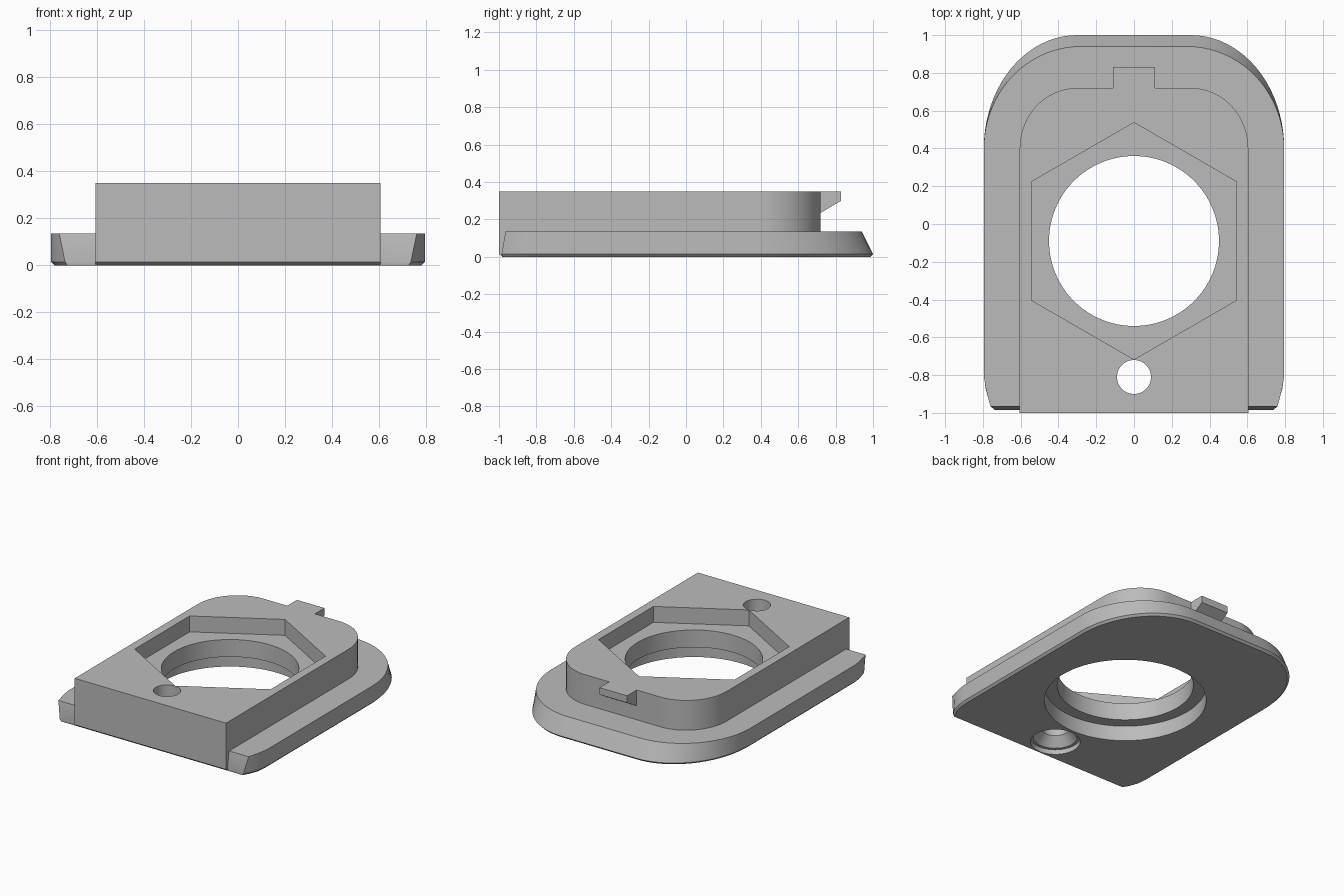
import bpy, bmesh, math

if "Cube" in bpy.data.objects:
    bpy.data.objects.remove(bpy.data.objects["Cube"])

grey = bpy.data.materials.new("plain grey")
grey.diffuse_color = (0.5, 0.5, 0.5, 1)
grey.use_nodes = True
grey.node_tree.nodes["Principled BSDF"].inputs["Base Color"].default_value = grey.diffuse_color


def loft(name, rings):
    """Closed solid through rings of equal point count, listed bottom to top."""
    bm = bmesh.new()
    loops = [[bm.verts.new(p) for p in ring] for ring in rings]
    n = len(loops[0])
    for a, b in zip(loops, loops[1:]):
        for i in range(n):
            j = (i + 1) % n
            bm.faces.new((a[i], a[j], b[j], b[i]))
    bm.faces.new(loops[0][::-1])
    bm.faces.new(loops[-1])
    bmesh.ops.recalc_face_normals(bm, faces=bm.faces[:])
    mesh = bpy.data.meshes.new(name)
    bm.to_mesh(mesh)
    bm.free()
    mesh.materials.append(grey)
    obj = bpy.data.objects.new(name, mesh)
    bpy.context.collection.objects.link(obj)
    return obj


def outline(z, front, side, flat, back, shoulder, steps=20):
    """Mirrored outline: front corner points, then an elliptical back corner."""
    half = list(front)
    for i in range(steps + 1):
        t = math.pi / 2 * i / steps
        half.append((flat + (side - flat) * math.cos(t),
                     shoulder + (back - shoulder) * math.sin(t)))
    return [(x, y, z) for x, y in half] + [(-x, y, z) for x, y in reversed(half)]


def circle(r, y, z, n=64, turn=0.0):
    return [(r * math.cos(2 * math.pi * i / n + turn),
             y + r * math.sin(2 * math.pi * i / n + turn), z) for i in range(n)]


def combine(target, tool, operation):
    mod = target.modifiers.new(operation, 'BOOLEAN')
    mod.operation, mod.solver, mod.object = operation, 'EXACT', tool
    bpy.context.view_layer.objects.active = target
    bpy.ops.object.modifier_apply(modifier=mod.name)
    bpy.data.objects.remove(tool)


# flange plate: chamfered underside, back edge leaning inwards
plate = loft("mounting_plate", [
    outline(0, [(0.725, -0.983), (0.75, -0.94), (0.772, -0.88), (0.78, -0.8)],
            0.78, 0.3, 0.985, 0.4),
    outline(0.015, [(0.735, -0.986), (0.765, -0.94), (0.786, -0.87), (0.795, -0.8)],
            0.795, 0.3, 1.0, 0.4),
    outline(0.135, [(0.76, -0.965), (0.772, -0.92), (0.787, -0.86), (0.795, -0.8)],
            0.795, 0.28, 0.94, 0.4)])

# raised block with rounded back corners
block = loft("raised_block", [
    outline(z, [(0.605, y)], 0.605, 0.3, 0.72, 0.4)
    for z, y in ((0.004, -0.987), (0.015, -1.0), (0.35, -1.0))])
combine(plate, block, 'UNION')

# wedge shaped catch at the back
profile = [(0.65, 0.194), (0.83, 0.30), (0.83, 0.35), (0.65, 0.35)]
catch = loft("catch", [[(x, y, z) for y, z in profile] for x in (-0.11, 0.11)])
combine(plate, catch, 'UNION')

# hexagonal pocket, through bore with lower recess, countersunk screw hole
cy, sy = -0.09, -0.81
pocket = loft("pocket_cutter", [circle(0.627, cy, z, 6, math.pi / 2) for z in (0.235, 0.5)])
bore = loft("bore_cutter", [circle(r, cy, z, 96) for r, z in
                            ((0.535, -0.1), (0.535, 0.11), (0.45, 0.11), (0.45, 0.3))])
screw = loft("screw_cutter", [circle(r, sy, z, 48) for r, z in
                              ((0.165, -0.1), (0.165, 0.035), (0.145, 0.035),
                               (0.09, 0.1), (0.09, 0.5))])
for cutter in (pocket, bore, screw):
    combine(plate, cutter, 'DIFFERENCE')

bpy.ops.object.select_all(action='DESELECT')
plate.select_set(True)
bpy.context.view_layer.objects.active = plate
bpy.ops.object.shade_smooth_by_angle(angle=math.radians(25))
